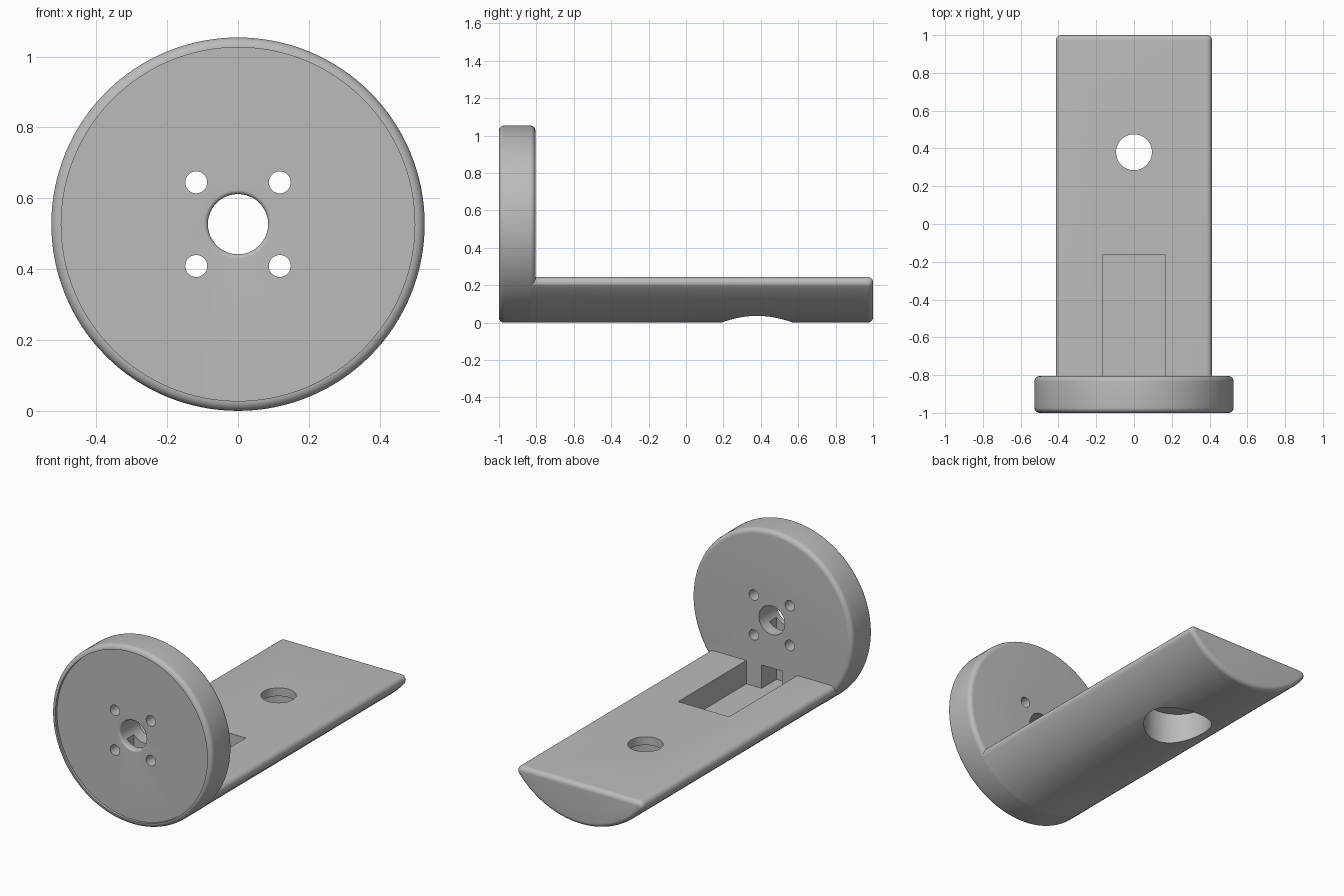
import bpy, bmesh
from math import pi, sin, cos, sqrt, atan2

if "Cube" in bpy.data.objects:
    bpy.data.objects.remove(bpy.data.objects["Cube"], do_unlink=True)

R = 0.527            # disc radius, also the height of its axis
FACE, BACK = -1.0, -0.805
TOP = 0.244          # arm deck height
FIL = 0.028          # edge rounding

grey = bpy.data.materials.new("plain grey")
grey.use_nodes = True
grey.diffuse_color = (0.5, 0.5, 0.5, 1)
grey.node_tree.nodes["Principled BSDF"].inputs["Base Color"].default_value = (0.5, 0.5, 0.5, 1)


def loft(name, rings):
    """Closed solid through rings of matching point counts, capped at both ends."""
    bm = bmesh.new()
    loops = [[bm.verts.new(p) for p in ring] for ring in rings]
    for a, b in zip(loops, loops[1:]):
        for i in range(len(a)):
            j = (i + 1) % len(a)
            bm.faces.new((a[i], a[j], b[j], b[i]))
    bm.faces.new(loops[0])
    bm.faces.new(loops[-1])
    bmesh.ops.recalc_face_normals(bm, faces=bm.faces)
    mesh = bpy.data.meshes.new(name)
    bm.to_mesh(mesh)
    bm.free()
    mesh.materials.append(grey)
    ob = bpy.data.objects.new(name, mesh)
    bpy.context.collection.objects.link(ob)
    return ob


def lathe(name, profile, x, c, axis="y", n=48):
    """Round solid from (radius, position) pairs; c is z for axis y, or y for axis z."""
    rings = []
    for r, t in profile:
        circle = [(x + r * cos(2 * pi * i / n), c + r * sin(2 * pi * i / n)) for i in range(n)]
        rings.append([(u, t, v) if axis == "y" else (u, v, t) for u, v in circle])
    return loft(name, rings)


def box(name, x, y0, y1, z0, z1):
    return loft(name, [[(-x, y, z0), (x, y, z0), (x, y, z1), (-x, y, z1)] for y in (y0, y1)])


def combine(target, tool, operation):
    mod = target.modifiers.new(operation, "BOOLEAN")
    mod.operation, mod.solver, mod.object = operation, "EXACT", tool
    bpy.context.view_layer.objects.active = target
    bpy.ops.object.modifier_apply(modifier=mod.name)
    bpy.data.objects.remove(tool, do_unlink=True)


def arm_section(y, inset):
    """Circular segment with rounded corners, shrunk evenly by inset."""
    rad, top, f = R - 0.0008 - inset, TOP - inset, max(0.031 - inset, 0.001)
    drop = R - top + f
    cx = sqrt((rad - f) ** 2 - drop ** 2)
    low = atan2(-drop, cx)                      # where the corner meets the big arc
    pts = [(cx + f * cos(a), top - f + f * sin(a))
           for a in [pi / 2 + (low - pi / 2) * i / 10 for i in range(11)]]
    sweep = -pi - 2 * low
    pts += [(rad * cos(low + sweep * i / 64), R + rad * sin(low + sweep * i / 64))
            for i in range(1, 64)]
    pts += [(-x, z) for x, z in reversed(pts[:11])]
    return [(x, y, z) for x, z in pts]


# Mounting disc with rounded rim and slightly sunken front
arc = [pi / 2 * i / 8 for i in range(9)]
profile = [(R - FIL, FACE + 0.015)]
profile += [(R - FIL + FIL * sin(a), FACE + FIL - FIL * cos(a)) for a in arc]
profile += [(R - FIL + FIL * cos(a), BACK - FIL + FIL * sin(a)) for a in arc]
bracket = lathe("disc_and_arm_bracket", profile, 0, R, n=128)

# Arm with rounded far end
sections = [arm_section(-0.9, 0)]
sections += [arm_section(1 - FIL + FIL * sin(a), FIL - FIL * cos(a)) for a in arc]
combine(bracket, loft("arm", sections), "UNION")

# Deck pocket, and the hidden cable channel up to the centre hole
combine(bracket, box("pocket", 0.167, BACK, -0.165, 0.105, 0.4), "DIFFERENCE")
combine(bracket, box("channel", 0.067, -0.945, -0.88, 0.105, R), "DIFFERENCE")
combine(bracket, box("channel_mouth", 0.067, -0.92, BACK + 0.05, 0.105, TOP), "DIFFERENCE")

# Centre hole with eased front lip
front = FACE + 0.015
lip = [(0.097, FACE - 0.1)] + [(0.097 - 0.012 * sin(a), front + 0.012 - 0.012 * cos(a)) for a in arc]
combine(bracket, lathe("centre_hole", lip + [(0.085, -0.7)], 0, R), "DIFFERENCE")

# Four screw holes
for sx in (-1, 1):
    for sz in (-1, 1):
        hole = lathe("screw_hole", [(0.031, -1.1), (0.031, -0.7)], sx * 0.118, R + sz * 0.118, n=32)
        combine(bracket, hole, "DIFFERENCE")

# Arm bolt hole with wide counterbore from below
bore = [(0.19, -0.1), (0.19, 0.195), (0.095, 0.195), (0.095, 0.4)]
combine(bracket, lathe("bolt_bore", bore, 0, 0.38, "z", 64), "DIFFERENCE")

bpy.ops.object.select_all(action="DESELECT")
bracket.select_set(True)
bpy.context.view_layer.objects.active = bracket
bpy.ops.object.shade_smooth_by_angle(angle=pi / 6)
